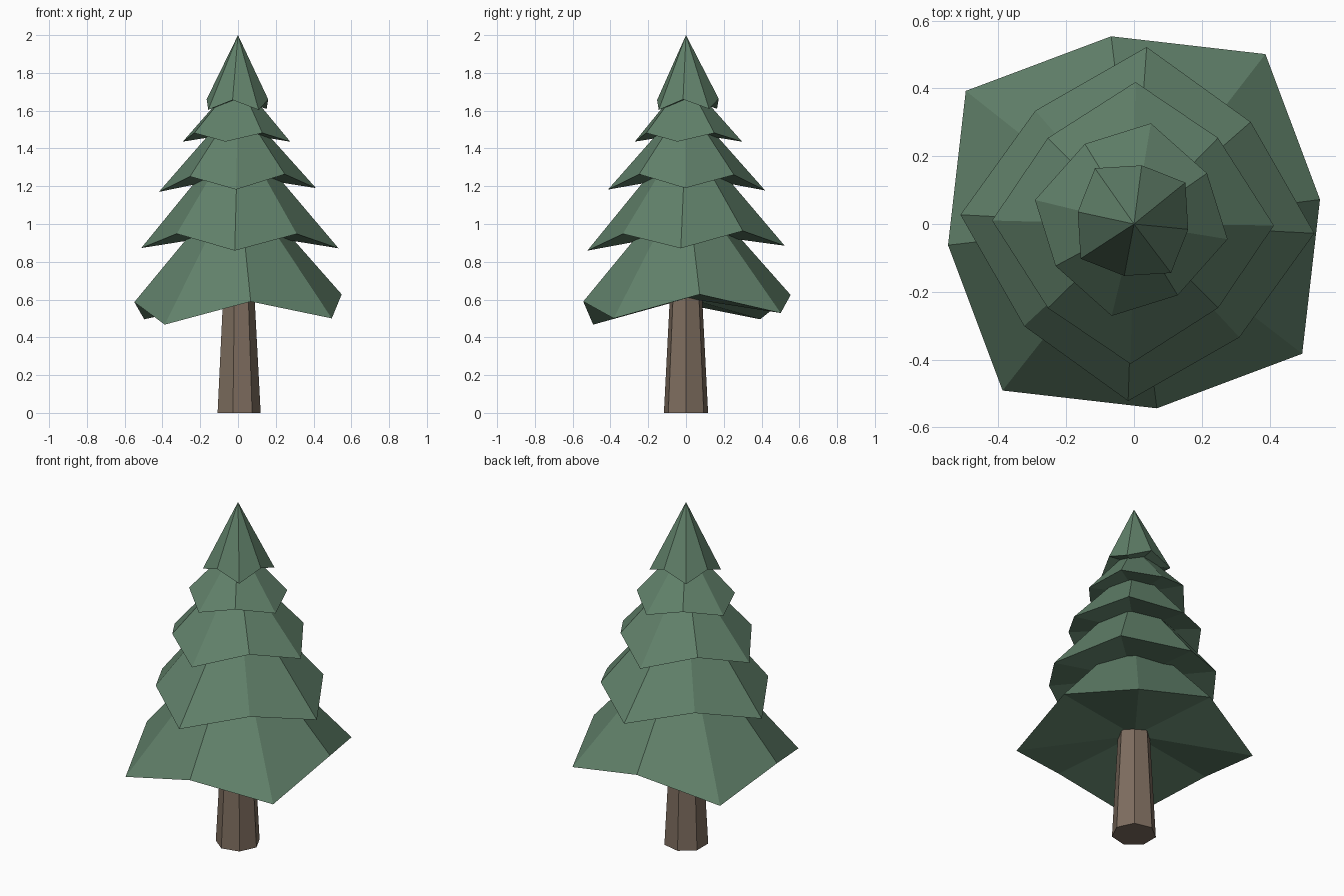
import bpy
import bmesh
from math import cos, sin, radians, tau

cube = bpy.data.objects.get("Cube")
if cube:
    bpy.data.objects.remove(cube, do_unlink=True)


def make_material(name, colour):
    mat = bpy.data.materials.new(name)
    mat.use_nodes = True
    mat.diffuse_color = (*colour, 1)
    bsdf = mat.node_tree.nodes["Principled BSDF"]
    bsdf.inputs["Base Color"].default_value = (*colour, 1)
    bsdf.inputs["Roughness"].default_value = 0.9
    return mat


def finish(name, bm, mat):
    bmesh.ops.recalc_face_normals(bm, faces=bm.faces)
    mesh = bpy.data.meshes.new(name)
    bm.to_mesh(mesh)
    bm.free()
    mesh.materials.append(mat)
    obj = bpy.data.objects.new(name, mesh)
    bpy.context.collection.objects.link(obj)
    return obj


def branch_tier(name, tip, notch, apex, centre, tilt):
    """Eight-sided cone whose rim alternates drooping tips and raised notches.
    tip and notch are (radius, height, first angle)."""
    bm = bmesh.new()
    rim = []
    for quarter in range(4):
        for radius, height, angle in (tip, notch):
            a = radians(angle + 90 * quarter)
            x, y = radius * cos(a), radius * sin(a)
            z = height + tilt[0] * x + tilt[1] * y
            rim.append(bm.verts.new((centre[0] + x, centre[1] + y, z)))
    top = bm.verts.new((0, 0, apex))
    under = bm.verts.new((*centre, notch[1]))
    for i, v in enumerate(rim):
        w = rim[(i + 1) % len(rim)]
        bm.faces.new((v, w, top))
        bm.faces.new((w, v, under))
    return finish(name, bm, needles)


needles = make_material("needle_green", (0.12, 0.22, 0.145))
bark = make_material("bark_brown", (0.21, 0.155, 0.115))

# Foliage, from the ground up
branch_tier("bottom_branches", (0.63, 0.498, 52), (0.553, 0.607, 97),
            1.25, (0, 0.005), (0.033, 0.036))
branch_tier("lower_branches", (0.523, 0.872, -3), (0.45, 0.956, 42),
            1.5, (0.01, 0), (0, 0.025))
branch_tier("middle_branches", (0.416, 1.18, -1), (0.355, 1.256, 45),
            1.65, (-0.003, 0.003), (0.024, -0.006))
branch_tier("upper_branches", (0.29, 1.436, -11.5), (0.262, 1.482, 31.5),
            1.77, (-0.008, 0.013), (0, 0))
branch_tier("crown", (0.191, 1.607, 36), (0.165, 1.66, 81),
            2.0, (-0.003, 0.01), (0, 0.02))

# Tapered trunk
SIDES = 7
bm = bmesh.new()
rings = []
for radius, z in ((0.12, 0), (0.083, 0.7)):
    rings.append([bm.verts.new((radius * cos(tau * i / SIDES), radius * sin(tau * i / SIDES), z))
                  for i in range(SIDES)])
for i in range(SIDES):
    j = (i + 1) % SIDES
    bm.faces.new((rings[0][i], rings[0][j], rings[1][j], rings[1][i]))
for ring in rings:
    bm.faces.new(ring)
finish("trunk", bm, bark)
